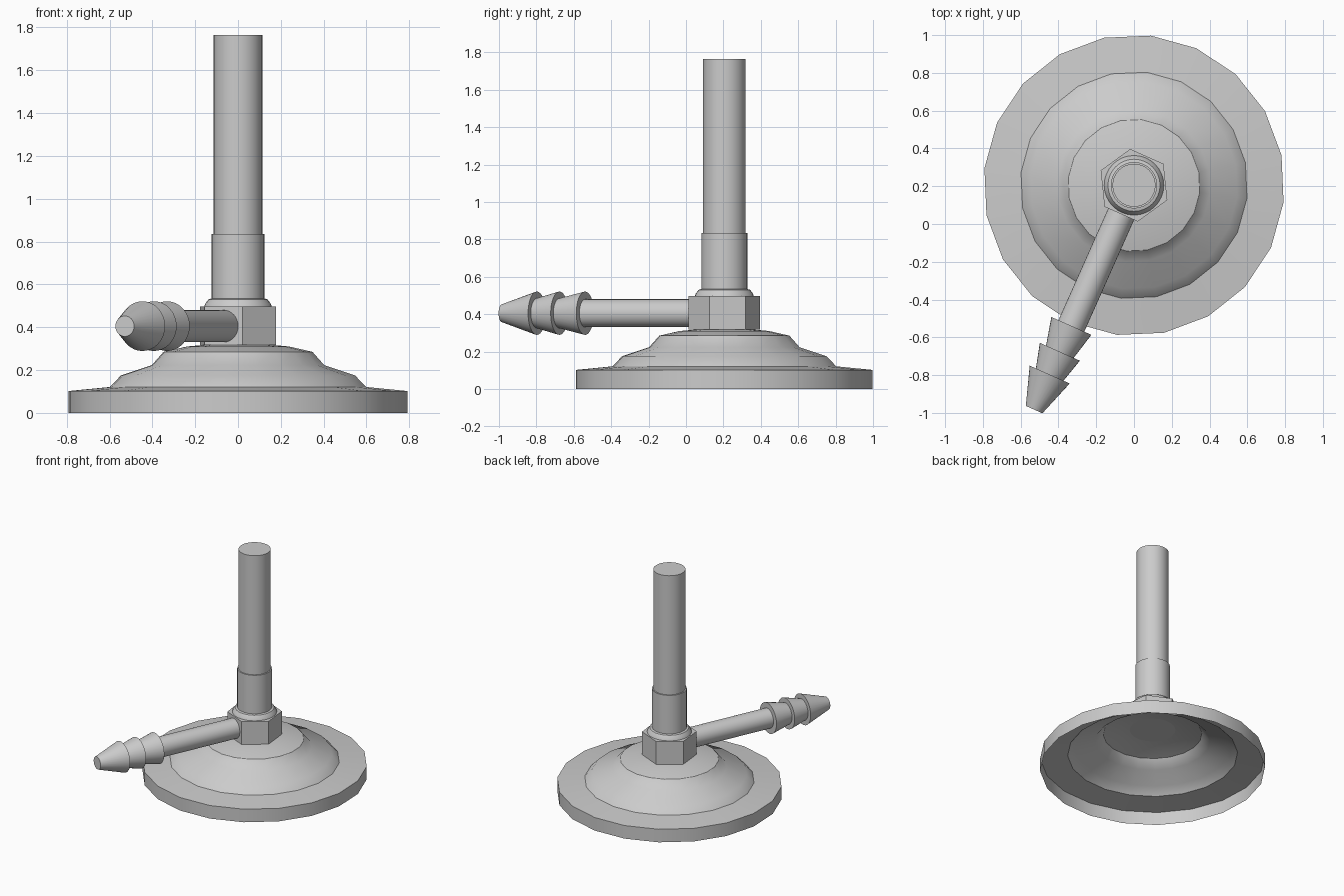
import bpy, bmesh
from math import radians, sin, cos, pi
from mathutils import Matrix

if "Cube" in bpy.data.objects:
    bpy.data.objects.remove(bpy.data.objects["Cube"])

CENTRE = (0, 0.205, 0)
HOSE_ANGLE = radians(246)


def lathe(name, profile, sides, matrix, start=0.0, cap_start=True, cap_end=True, smooth=35):
    """Spin (radius, height) pairs around local z."""
    bm = bmesh.new()
    rings = []
    for r, z in profile:
        rings.append([bm.verts.new((r * cos(start + 2 * pi * i / sides),
                                    r * sin(start + 2 * pi * i / sides), z))
                      for i in range(sides)])
    for a, b in zip(rings, rings[1:]):
        for i in range(sides):
            j = (i + 1) % sides
            bm.faces.new((a[i], a[j], b[j], b[i]))
    if cap_start:
        bm.faces.new(rings[0][::-1])
    if cap_end:
        bm.faces.new(rings[-1])
    mesh = bpy.data.meshes.new(name)
    bm.to_mesh(mesh)
    bm.free()
    obj = bpy.data.objects.new(name, mesh)
    bpy.context.collection.objects.link(obj)
    obj.matrix_world = matrix
    bpy.ops.object.select_all(action='DESELECT')
    obj.select_set(True)
    bpy.context.view_layer.objects.active = obj
    if smooth:
        bpy.ops.object.shade_smooth_by_angle(angle=radians(smooth))
    return obj


upright = Matrix.Translation(CENTRE)

# Hollow base: rim wall, sloped rim top and stepped dome, open underneath
lathe("base", [(0.797, 0), (0.797, 0.102), (0.602, 0.121), (0.55, 0.175),
               (0.405, 0.223), (0.35, 0.285), (0.24, 0.31), (0.14, 0.319)],
      20, upright, radians(11.5), cap_start=False, cap_end=False)

# Hexagonal nut
lathe("hex_nut", [(0.193, 0.317), (0.193, 0.496)], 6, upright, radians(96), smooth=0)

# Rounded collar above the nut
lathe("collar", [(0.158, 0.496), (0.154, 0.508), (0.138, 0.53), (0.12, 0.535)], 32, upright)

# Sleeve and burner tube
lathe("sleeve", [(0.123, 0.53), (0.123, 0.835)], 32, upright)
lathe("burner_tube", [(0.114, 0.83), (0.114, 1.765)], 32, upright)

# Hose inlet with three barbs, leaving square to one face of the nut
sideways = (Matrix.Translation((0, 0.205, 0.405))
            @ Matrix.Rotation(HOSE_ANGLE, 4, 'Z') @ Matrix.Rotation(pi / 2, 4, 'Y'))
pipe = [(0.075, 0.16), (0.075, 0.815)]
barbs = [(0.116, 0.815), (0.08, 0.965), (0.116, 0.965),
         (0.08, 1.097), (0.116, 1.097), (0.048, 1.30)]
lathe("hose_inlet", pipe + barbs, 32, sideways)
